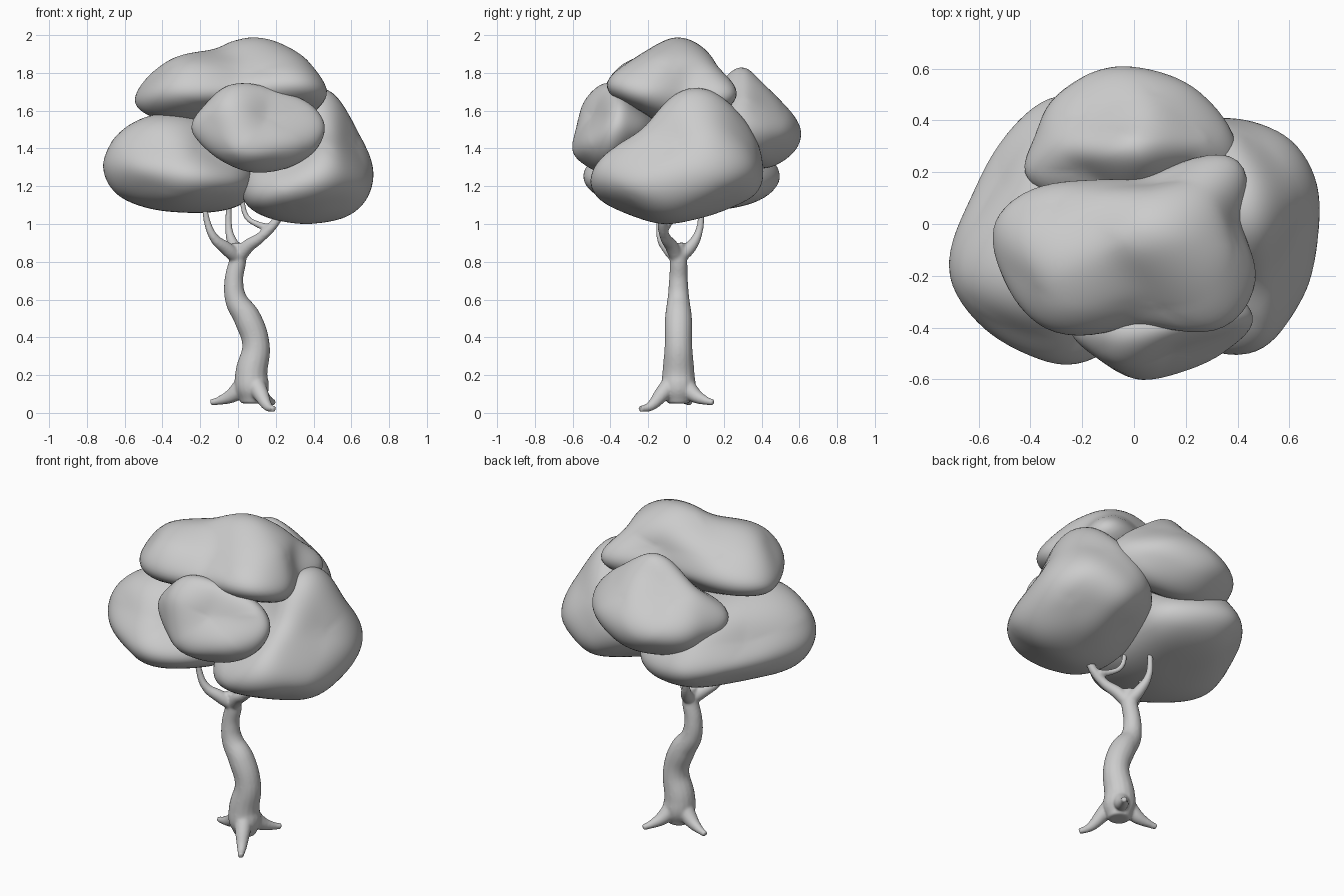
import bpy, bmesh
from mathutils import Vector
from mathutils.bvhtree import BVHTree


def blob(name, center, radii, points, soft=14):
    """Foliage mass: faceted shell through the given points, softened into a smooth closed form."""
    c, s = Vector(center), Vector(radii)
    hull = bmesh.new()
    target = {}
    # connect the points as they lie on a sphere around the centre
    for p in points:
        q = Vector((a - b) / r for a, b, r in zip(p, c, s))
        target[hull.verts.new(q.normalized())] = q.length
    bmesh.ops.convex_hull(hull, input=hull.verts)
    hull.verts.index_update()
    tris = [[v.index for v in f.verts] for f in hull.faces]
    dirs = [v.co.copy() for v in hull.verts]
    target = [target[v] for v in hull.verts]
    hull.free()

    bm = bmesh.new()
    bmesh.ops.create_icosphere(bm, subdivisions=5, radius=1)
    bm.verts.ensure_lookup_table()
    unit = [v.co.normalized() for v in bm.verts]
    near = [[e.other_vert(v).index for e in v.link_edges] for v in bm.verts]
    at = [max(range(len(unit)), key=lambda i: unit[i].dot(d)) for d in dirs]
    radius = target[:]
    for step in range(3):
        tree = BVHTree.FromPolygons([d * r for d, r in zip(dirs, radius)], tris)
        r = []
        for u in unit:
            hit = tree.ray_cast(u * 4, -u)
            r.append(hit[0].length if hit[0] else 1)
        for _ in range(soft):
            r = [(r[i] + sum([r[j] for j in n])) / (len(n) + 1) for i, n in enumerate(near)]
        # push corners out again where softening pulled them in
        radius = [a + 0.8 * (t - r[i]) for a, t, i in zip(radius, target, at)]
    for v, u, k in zip(bm.verts, unit, r):
        v.co = c + Vector(a * b for a, b in zip(u * k, s))
    for f in bm.faces:
        f.smooth = True
    me = bpy.data.meshes.new(name)
    bm.to_mesh(me)
    bm.free()
    bpy.context.collection.objects.link(bpy.data.objects.new(name, me))


def limb(name, path):
    """Tapered round limb along (x, y, z, radius) points."""
    cu = bpy.data.curves.new(name, 'CURVE')
    cu.dimensions = '3D'
    cu.bevel_depth = 1
    cu.bevel_resolution = 6
    cu.resolution_u = 10
    cu.use_fill_caps = True
    sp = cu.splines.new('BEZIER')
    sp.bezier_points.add(len(path) - 1)
    for b, (x, y, z, r) in zip(sp.bezier_points, path):
        b.co = (x, y, z)
        b.radius = r
        b.handle_left_type = b.handle_right_type = 'AUTO'
    sp.radius_interpolation = 'CARDINAL'
    ob = bpy.data.objects.new(name, cu)
    bpy.context.collection.objects.link(ob)
    return ob


# Winding trunk
wood = [limb("trunk", [(.075, -.04, .05, .06), (.075, -.04, .12, .088), (.07, -.04, .2, .086),
                       (.095, -.04, .36, .073), (.05, -.04, .5, .072), (-.01, -.04, .6, .059),
                       (-.022, -.04, .7, .05), (0, -.04, .82, .045), (0, -.045, .9, .038)])]

# Three flared roots
for i, (x, y, z) in enumerate([(.19, -.245, .02), (-.145, .02, .055), (.19, .145, .055)]):
    dx, dy = x - .07, y + .04
    wood.append(limb(f"root_{i + 1}", [(.07 + dx * .12, -.04 + dy * .12, .17, .05),
                                       (.07 + dx * .42, -.04 + dy * .42, .1, .042),
                                       (.07 + dx * .75, -.04 + dy * .75, z + .012, .025),
                                       (x, y, z, .017)]))

# Branches reaching into the canopy
wood += [
    limb("branch_left", [(0, -.045, .82, .038), (-.06, -.09, .87, .036), (-.125, -.13, .925, .025),
                         (-.165, -.14, 1.02, .018), (-.18, -.14, 1.15, .015)]),
    limb("branch_back", [(0, -.03, .83, .038), (-.02, .025, .88, .032), (-.045, .065, .95, .022),
                         (-.05, .08, 1.05, .017), (-.04, .06, 1.2, .014)]),
    limb("branch_right", [(0, -.045, .82, .038), (.05, -.075, .88, .036), (.12, -.11, .93, .028),
                          (.19, -.125, 1.0, .025), (.25, -.12, 1.1, .02)]),
    limb("twig_right", [(.16, -.11, .98, .022), (.1, -.09, 1.0, .017), (.045, -.06, 1.04, .015),
                        (.02, -.05, 1.16, .014)])]

# Fuse the wood into one flowing surface
bpy.ops.object.select_all(action='DESELECT')
for ob in wood:
    ob.select_set(True)
bpy.context.view_layer.objects.active = wood[0]
bpy.ops.object.convert(target='MESH')
bpy.ops.object.join()
m = wood[0].modifiers.new("fuse", 'REMESH')
m.mode = 'VOXEL'
m.voxel_size = .007
m.use_smooth_shade = True
m = wood[0].modifiers.new("soften", 'SMOOTH')
m.factor = .5
m.iterations = 10

# Canopy masses
blob("foliage_top", (-.02, -.06, 1.72), (.5, .36, .26), [
    (-.53, .01, 1.63), (-.42, .13, 1.66), (-.1, .17, 1.68), (.13, .2, 1.7), (.32, .32, 1.68),
    (.42, .23, 1.7), (.4, .02, 1.7), (.47, -.18, 1.68), (.4, -.37, 1.7), (.28, -.45, 1.72),
    (.05, -.385, 1.68), (-.2, -.44, 1.68), (-.4, -.36, 1.66), (-.5, -.2, 1.64), (.05, -.03, 2.0),
    (-.12, -.1, 1.925), (-.3, -.15, 1.9), (-.25, -.35, 1.84), (.28, -.3, 1.86), (.36, -.1, 1.87),
    (.25, .15, 1.86), (-.44, -.05, 1.81), (0, .1, 1.9), (.03, -.28, 1.84),
    (0, -.05, 1.5), (-.35, -.15, 1.54), (.35, -.1, 1.56)])
blob("foliage_front", (.1, -.38, 1.5), (.35, .22, .24), [
    (-.25, -.4, 1.51), (-.17, -.4, 1.63), (-.03, -.42, 1.745), (.15, -.4, 1.725),
    (.35, -.36, 1.66), (.46, -.38, 1.53), (.4, -.4, 1.38), (.25, -.43, 1.29), (.08, -.44, 1.27),
    (-.12, -.45, 1.36), (.05, -.605, 1.38), (-.02, -.55, 1.65), (.25, -.55, 1.42),
    (.1, -.52, 1.58), (.1, -.15, 1.5), (.3, -.2, 1.5), (-.1, -.2, 1.5)])
blob("foliage_left", (-.3, -.02, 1.3), (.42, .5, .25), [
    (-.72, -.17, 1.31), (-.62, -.2, 1.5), (-.42, -.25, 1.58), (-.22, -.2, 1.56),
    (-.64, -.17, 1.15), (-.45, -.15, 1.08), (-.2, -.1, 1.06), (0, -.1, 1.1), (.08, -.18, 1.24),
    (-.33, .49, 1.25), (-.54, .28, 1.28), (-.65, .05, 1.3), (-.53, -.44, 1.3), (-.28, -.54, 1.24),
    (-.28, -.48, 1.36), (-.15, -.53, 1.25), (0, -.4, 1.22), (-.1, .46, 1.22), (.1, .3, 1.25),
    (-.3, .3, 1.5), (-.3, .35, 1.12), (-.3, -.42, 1.12), (0, .3, 1.12), (0, 0, 1.5)])
blob("foliage_right", (.36, -.05, 1.3), (.36, .46, .36), [
    (.71, .1, 1.33), (.67, -.25, 1.2), (.43, .04, 1.735), (.44, .15, 1.71), (.56, .06, 1.63),
    (.45, -.1, 1.66), (.48, -.22, 1.51), (.48, -.42, 1.37), (.5, -.48, 1.22), (.36, -.51, 1.2),
    (.38, -.4, 1.11), (.35, -.12, 1.0), (.6, -.1, 1.05), (.12, -.1, 1.05), (.02, -.1, 1.15),
    (.4, .2, 1.07), (.4, .38, 1.16), (.38, .395, 1.27), (.62, .32, 1.28), (.69, .15, 1.2),
    (.4, .25, 1.63), (.42, .35, 1.45), (.22, .37, 1.38), (.05, .2, 1.25), (.08, -.38, 1.15),
    (.1, 0, 1.45)])
blob("foliage_back", (0, .32, 1.55), (.4, .29, .29), [
    (0, .605, 1.5), (-.15, .59, 1.5), (0, .29, 1.84), (.05, .4, 1.75), (-.42, .14, 1.5),
    (-.38, .32, 1.5), (.4, .27, 1.5), (.33, .43, 1.5), (.2, .55, 1.5), (-.3, .5, 1.48),
    (0, .57, 1.38), (0, .43, 1.3), (.25, .35, 1.34), (-.25, .35, 1.32), (-.26, .3, 1.68),
    (.26, .3, 1.68), (0, .55, 1.6), (0, .05, 1.55), (.3, .1, 1.5)])
